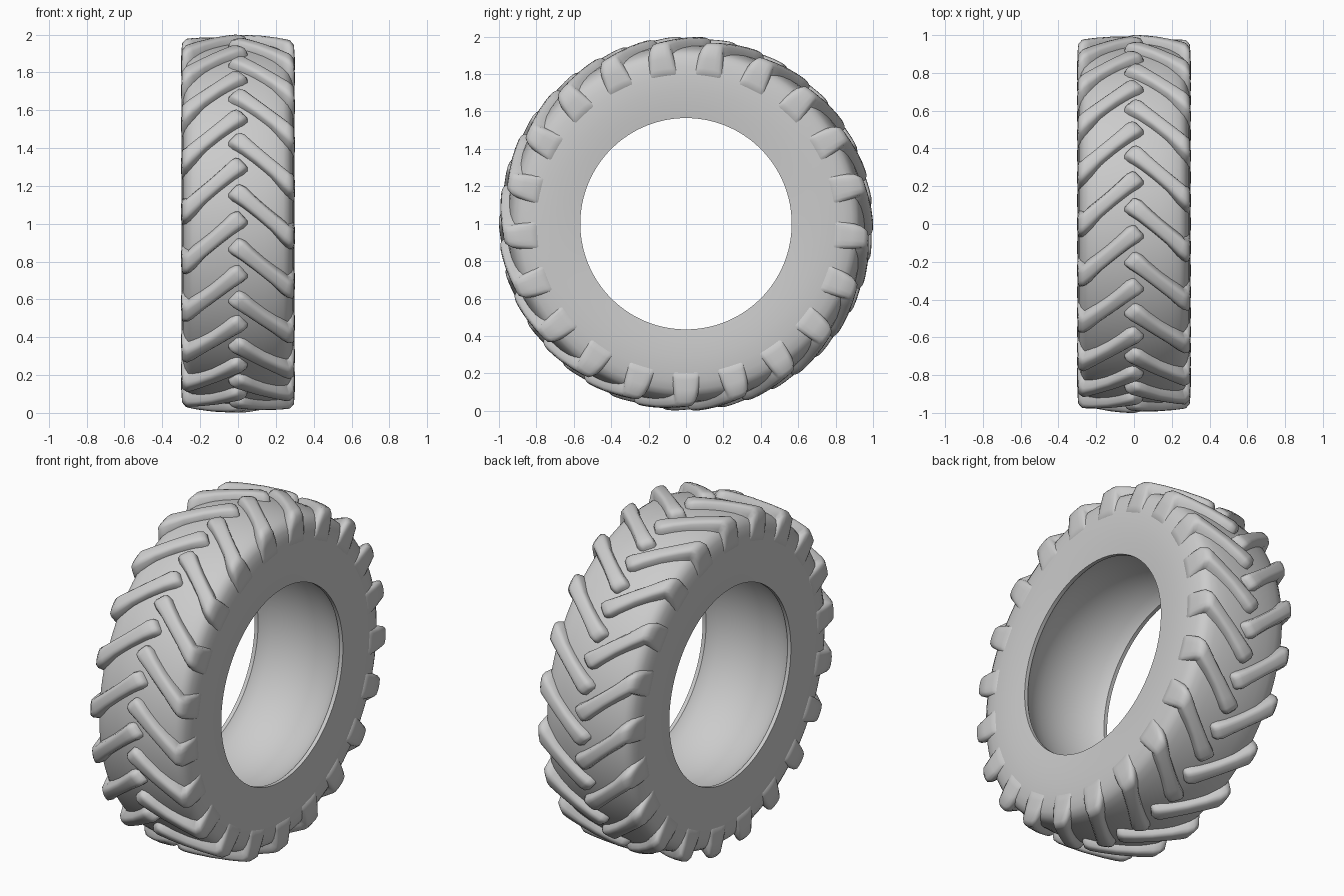
import bpy, bmesh
from math import sin, cos, pi, radians

if "Cube" in bpy.data.objects:
    bpy.data.objects.remove(bpy.data.objects["Cube"])

LUGS = 21
PITCH = 2 * pi / LUGS
SEGS = 126


def polar(x, r, e):
    # wheel axis along x, hub at z = 1, angle e runs from the front upwards
    return (x, -r * cos(e), 1 + r * sin(e))


def finish(name, bm, angle):
    bmesh.ops.recalc_face_normals(bm, faces=bm.faces)
    mesh = bpy.data.meshes.new(name)
    bm.to_mesh(mesh)
    bm.free()
    ob = bpy.data.objects.new(name, mesh)
    bpy.context.collection.objects.link(ob)
    bpy.ops.object.select_all(action='DESELECT')
    ob.select_set(True)
    bpy.context.view_layer.objects.active = ob
    bpy.ops.object.shade_smooth_by_angle(angle=radians(angle))
    return ob


# Tyre body: half profile (x, radius), mirrored and spun round the axle
outer = [(0, .958), (.07, .956), (.14, .950), (.20, .940), (.24, .928),
         (.264, .912), (.280, .885), (.290, .845), (.297, .79), (.298, .71), (.294, .63), (.287, .565)]
inner = [(.265, .565), (.250, .580), (.21, .603), (.16, .624), (.11, .638), (.055, .647), (0, .65)]
half = outer + inner
profile = half + [(-x, r) for x, r in reversed(half[1:-1])]

bm = bmesh.new()
rings = [[bm.verts.new(polar(x, r, 2 * pi * i / SEGS)) for x, r in profile] for i in range(SEGS)]
n = len(profile)
for i in range(SEGS):
    a, b = rings[i], rings[(i + 1) % SEGS]
    for j in range(n):
        k = (j + 1) % n
        bm.faces.new((a[j], a[k], b[k], b[j]))
finish("tyre_body", bm, 40)

# Lug stations from the crown tip to the sidewall foot:
# top x, top radius, base x, base radius, angle, half width, sideways skew
stations = [
    (-.026, .975, -.032, .938, 15.2, .030, .67),
    (-.014, .995, -.022, .938, 14.7, .041, .67),
    (.008, 1.001, .005, .938, 13.7, .045, .67),
    (.050, .999, .050, .935, 11.6, .040, .67),
    (.120, .994, .120, .930, 8.1, .037, .67),
    (.200, .986, .200, .915, 4.1, .038, .60),
    (.255, .980, .235, .900, 1.3, .047, .30),
    (.274, .977, .245, .885, .4, .053, .08),
    (.296, .953, .255, .870, 0, .060, 0),
    (.300, .890, .270, .840, 0, .064, 0),
    (.301, .835, .278, .815, 0, .067, 0),
    (.298, .800, .285, .790, 0, .068, 0),
]
# Rounded cross-section: (share of half width, share of height)
section = [(1.2, 0), (1.1, .45), (.98, .78), (.74, .95), (.38, .99), (0, 1),
           (-.38, .99), (-.74, .95), (-.98, .78), (-1.1, .45), (-1.2, 0)]


def add_lug(bm, side, angle):
    rows = []
    for tx, tr, bx, br, deg, hw, skew in stations:
        row = []
        for w, h in section:
            x = bx + (tx - bx) * h + w * hw * skew
            r = br + (tr - br) * h
            e = angle + radians(deg) + w * hw * (1 - skew * skew) ** .5 / r
            row.append(bm.verts.new(polar(side * x, r, e)))
        rows.append(row)
    m = len(section)
    for a, b in zip(rows, rows[1:]):
        for j in range(m):
            k = (j + 1) % m
            bm.faces.new((a[j], a[k], b[k], b[j]))
    bm.faces.new(rows[0])
    bm.faces.new(rows[-1])


# Tread lugs: the two sides are staggered by half a pitch
for name, side, shift in (("right_tread_lugs", 1, 0), ("left_tread_lugs", -1, .5)):
    bm = bmesh.new()
    for i in range(LUGS):
        add_lug(bm, side, -pi / 2 + (i + shift) * PITCH)
    finish(name, bm, 50)
